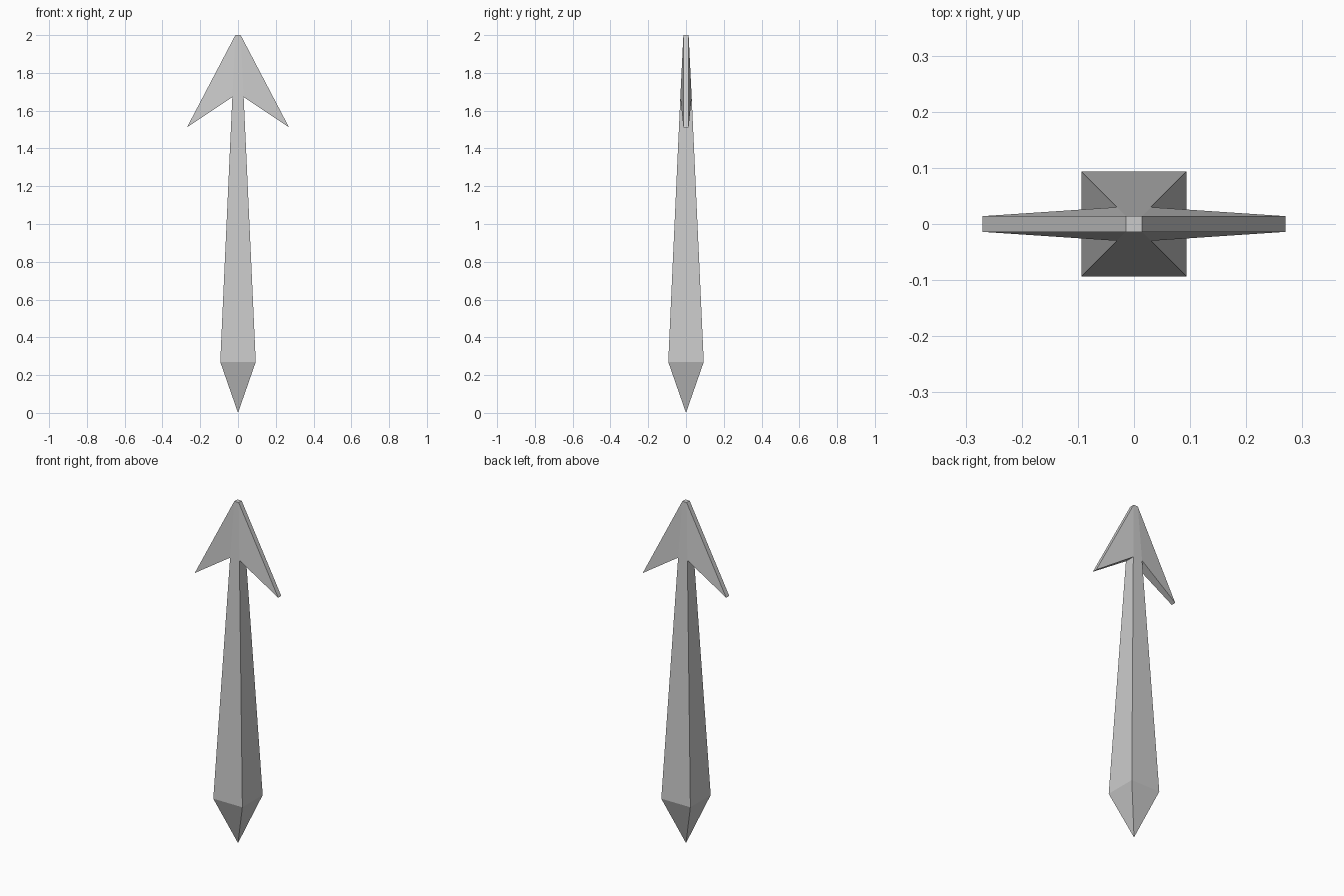
import bpy, bmesh

if "Cube" in bpy.data.objects:
    bpy.data.objects.remove(bpy.data.objects["Cube"])

bm = bmesh.new()

# square tapered shaft rising from a point: (half width, height)
tip = bm.verts.new((0, 0, 0))
rings = []
for r, z in [(0.094, 0.27), (0.03, 1.672), (0.014, 2.0)]:
    rings.append([bm.verts.new((x * r, y * r, z))
                  for x, y in ((-1, -1), (1, -1), (1, 1), (-1, 1))])
low, notch, top = rings
for i in range(4):
    j = (i + 1) % 4
    bm.faces.new((tip, low[j], low[i]))
    bm.faces.new((low[i], low[j], notch[j], notch[i]))
bm.faces.new(top)

# front and back centre faces of the arrow head
for i, j in ((0, 1), (2, 3)):
    bm.faces.new((notch[i], notch[j], top[j], top[i]))

# swept-back barbs on the left and right sides
for side, (i, j) in ((1, (1, 2)), (-1, (3, 0))):
    a, b = [bm.verts.new((side * 0.27, y * side, 1.512)) for y in (-0.014, 0.014)]
    bm.faces.new((notch[i], a, top[i]))
    bm.faces.new((notch[j], top[j], b))
    bm.faces.new((a, b, top[j], top[i]))
    bm.faces.new((notch[i], notch[j], b, a))

bmesh.ops.recalc_face_normals(bm, faces=bm.faces)
mesh = bpy.data.meshes.new("barbed_arrow")
bm.to_mesh(mesh)
bm.free()
bpy.context.collection.objects.link(bpy.data.objects.new("barbed_arrow", mesh))
